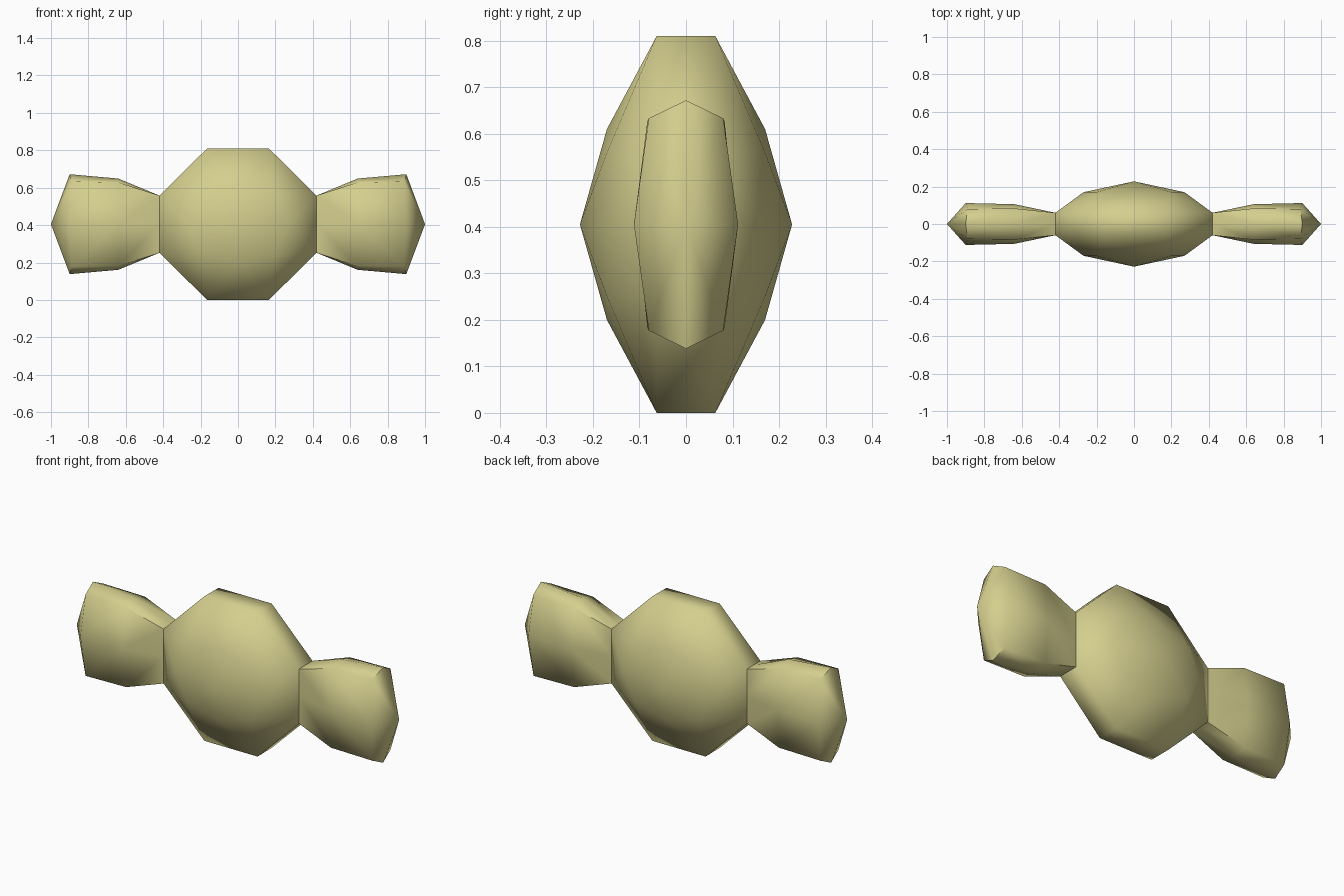
import bpy, bmesh, math

if "Cube" in bpy.data.objects:
    bpy.data.objects.remove(bpy.data.objects["Cube"])

ZC = 0.405
mat = bpy.data.materials.new("wrapper_yellow")
mat.diffuse_color = (0.66, 0.62, 0.27, 1)
mat.use_nodes = True
mat.node_tree.nodes["Principled BSDF"].inputs["Base Color"].default_value = mat.diffuse_color


def finish(bm, name):
    bmesh.ops.recalc_face_normals(bm, faces=bm.faces[:])
    me = bpy.data.meshes.new(name)
    bm.to_mesh(me)
    bm.free()
    ob = bpy.data.objects.new(name, me)
    bpy.context.collection.objects.link(ob)
    me.materials.append(mat)
    bpy.ops.object.select_all(action='DESELECT')
    ob.select_set(True)
    bpy.context.view_layer.objects.active = ob
    bpy.ops.object.shade_smooth_by_angle(angle=math.radians(65))


# Candy body: octagonal rim, domed front and back
bm = bmesh.new()
points = set()
for x, y, z in [(0.165, 0.063, 0.405), (0.42, 0.06, 0.153), (0.27, 0.17, 0),
                (0, 0.17, 0.205), (0.20, 0.17, 0.155), (0, 0.228, 0)]:
    for sx in (-1, 1):
        for sy in (-1, 1):
            for sz in (-1, 1):
                points.add((x * sx, y * sy, ZC + z * sz))
for p in sorted(points):
    bm.verts.new(p)
bmesh.ops.convex_hull(bm, input=bm.verts[:])
finish(bm, "candy_body")

# Flared wrapper ends: (x, side y, top z, corner x, corner y, corner z)
RINGS = [(0.42, 0.06, 0.153, 0.42, 0.06, 0.153),
         (0.64, 0.106, 0.244, 0.635, 0.083, 0.222),
         (0.90, 0.112, 0.267, 0.89, 0.08, 0.228)]


def wrapper_end(side, name):
    bm = bmesh.new()
    loops = []
    for x, sy, tz, cx, cy, cz in RINGS:
        pts = [(x, sy, 0), (cx, cy, cz), (x, 0, tz), (cx, -cy, cz),
               (x, -sy, 0), (cx, -cy, -cz), (x, 0, -tz), (cx, cy, -cz)]
        loops.append([bm.verts.new((side * a, b, ZC + c)) for a, b, c in pts])
    for a, b in zip(loops, loops[1:]):
        for i in range(8):
            j = (i + 1) % 8
            bm.faces.new((a[i], a[j], b[j], b[i]))
    bm.faces.new(loops[0])
    # Pointed outer cap
    tip = bm.verts.new((side * 1.0, 0, ZC))
    for i in range(0, 8, 2):
        r = loops[-1]
        bm.faces.new((tip, r[i], r[i + 1], r[(i + 2) % 8]))
    finish(bm, name)


wrapper_end(1, "wrapper_end_right")
wrapper_end(-1, "wrapper_end_left")
